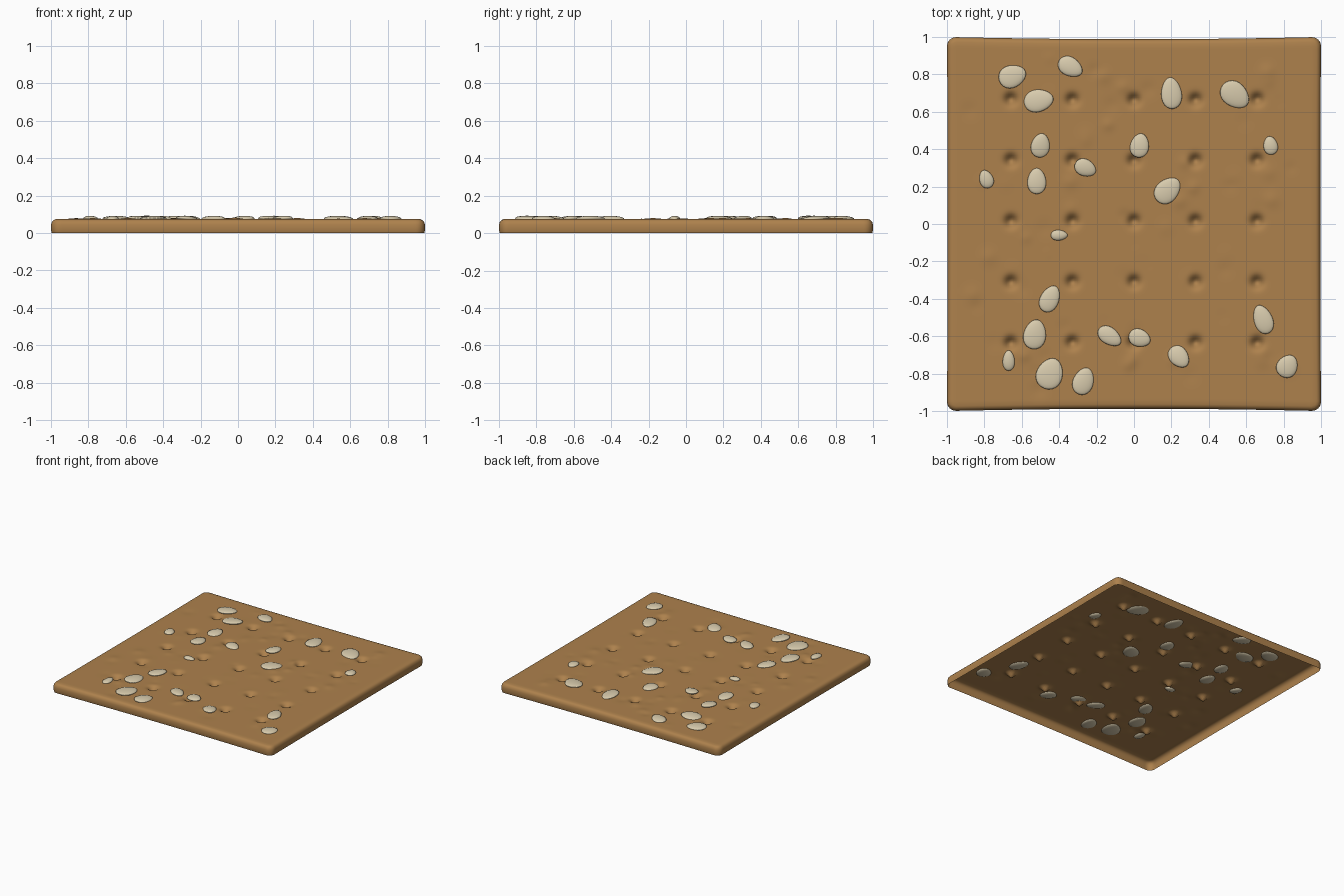
import bpy
import bmesh
import math
import random
from mathutils import Vector

default_cube = bpy.data.objects.get("Cube")
if default_cube:
    bpy.data.objects.remove(default_cube)

random.seed(4)
TOP = 0.075
CORNER = 0.05
STEPS = 150


def make_material(name, color):
    mat = bpy.data.materials.new(name)
    mat.use_nodes = True
    mat.diffuse_color = color
    mat.node_tree.nodes["Principled BSDF"].inputs["Base Color"].default_value = color
    return mat


def finish(bm, name, mat):
    mesh = bpy.data.meshes.new(name)
    bm.to_mesh(mesh)
    bm.free()
    mesh.materials.append(mat)
    mesh.shade_smooth()
    obj = bpy.data.objects.new(name, mesh)
    bpy.context.collection.objects.link(obj)
    return obj


baked = make_material("baked tan", (0.42, 0.22, 0.073, 1))
cream = make_material("seed cream", (0.69, 0.60, 0.42, 1))

# Docking holes on a regular grid, plus gentle random bumps: x, y, radius, height
spots = []
for col in range(-2, 3):
    for row in range(-2, 3):
        spots.append((col * 0.33, row * 0.328 + 0.015, 0.021, -0.042))
for _ in range(70):
    spots.append((random.uniform(-0.9, 0.9), random.uniform(-0.9, 0.9),
                  random.uniform(0.02, 0.03), random.uniform(-0.004, 0.007)))


def relief(x, y):
    total = 0
    for sx, sy, radius, height in spots:
        q = ((x - sx) ** 2 + (y - sy) ** 2) / (2 * radius * radius)
        if q < 8:
            total += height * math.exp(-q)
    return total


# Rim cross-section: distance out from the flat area, height
rim = [(0.0, TOP), (0.025, TOP - 0.001), (0.036, TOP - 0.005),
       (0.045, TOP - 0.014), (0.05, TOP - 0.03), (0.05, 0.015), (0.046, 0.0)]
last = len(rim) - 1
count = STEPS + 2 * last + 1


def split(i):
    """Flat-area coordinate and signed rim step for one grid index."""
    k = i - last
    inside = min(max(k, 0), STEPS)
    return (inside / STEPS * 2 - 1) * (1 - CORNER), k - inside


# Open-bottomed cracker shell with rounded corners and slightly drawn-in sides
bm = bmesh.new()
grid = []
for j in range(count):
    line = []
    for i in range(count):
        x, kx = split(i)
        y, ky = split(j)
        out, z = rim[max(abs(kx), abs(ky))]
        direction = Vector((kx, ky))
        if direction.length > 0:
            direction.normalize()
        x += direction.x * out
        y += direction.y * out
        if not (kx or ky):
            z += relief(x, y)
        line.append(bm.verts.new((x * (1 - 0.004 * (1 - y * y)),
                                  y * (1 - 0.012 * (1 - x * x)), z)))
    grid.append(line)
for j in range(count - 1):
    for i in range(count - 1):
        bm.faces.new((grid[j][i], grid[j][i + 1], grid[j + 1][i + 1], grid[j + 1][i]))
finish(bm, "cracker_shell", baked)

# Seeds, in hundredths: x, y, half length, half width, then angle in degrees
seeds = [
    (-65, 79, 7.5, 6, 20), (-34, 84, 7, 5, -30), (-51, 66, 8, 6, 10),
    (20, 70, 8.5, 5.5, 95), (54, 69, 8.5, 6.5, -40), (-50, 42, 6.5, 5, 80),
    (-79, 24, 5, 3.7, 110), (-52, 23, 7, 5, 90), (-26, 30, 6, 4.5, -25),
    (3, 42, 6.5, 5, 80), (73, 42, 5, 3.8, 100), (18, 18, 8, 6, 45),
    (-40, -6, 4.5, 2.8, 0), (-45, -40, 7.5, 5, 65), (-53, -59, 8, 6, 80),
    (-67, -73, 5.5, 3.2, 90), (-45, -80, 8.5, 7, 70), (-27, -84, 7.5, 5.5, 70),
    (-13, -60, 7, 4.5, -35), (3, -61, 6, 4.7, -20), (24, -71, 6.5, 5, -50),
    (69, -51, 8, 5, 110), (82, -76, 6.3, 5.5, 60),
]
for n, (x, y, long, wide, angle) in enumerate(seeds):
    bm = bmesh.new()
    bmesh.ops.create_uvsphere(bm, u_segments=24, v_segments=12, radius=1)
    for v in bm.verts:
        # Taper one end into a seed shape
        v.co.y *= 1 - 0.15 * v.co.x
        v.co = Vector((v.co.x * long / 100, v.co.y * wide / 100, v.co.z * 0.015))
    obj = finish(bm, f"seed_{n + 1}", cream)
    obj.location = (x / 100, y / 100, TOP + 0.002)
    obj.rotation_euler = (random.uniform(-0.06, 0.06), random.uniform(-0.06, 0.06),
                          math.radians(angle))
